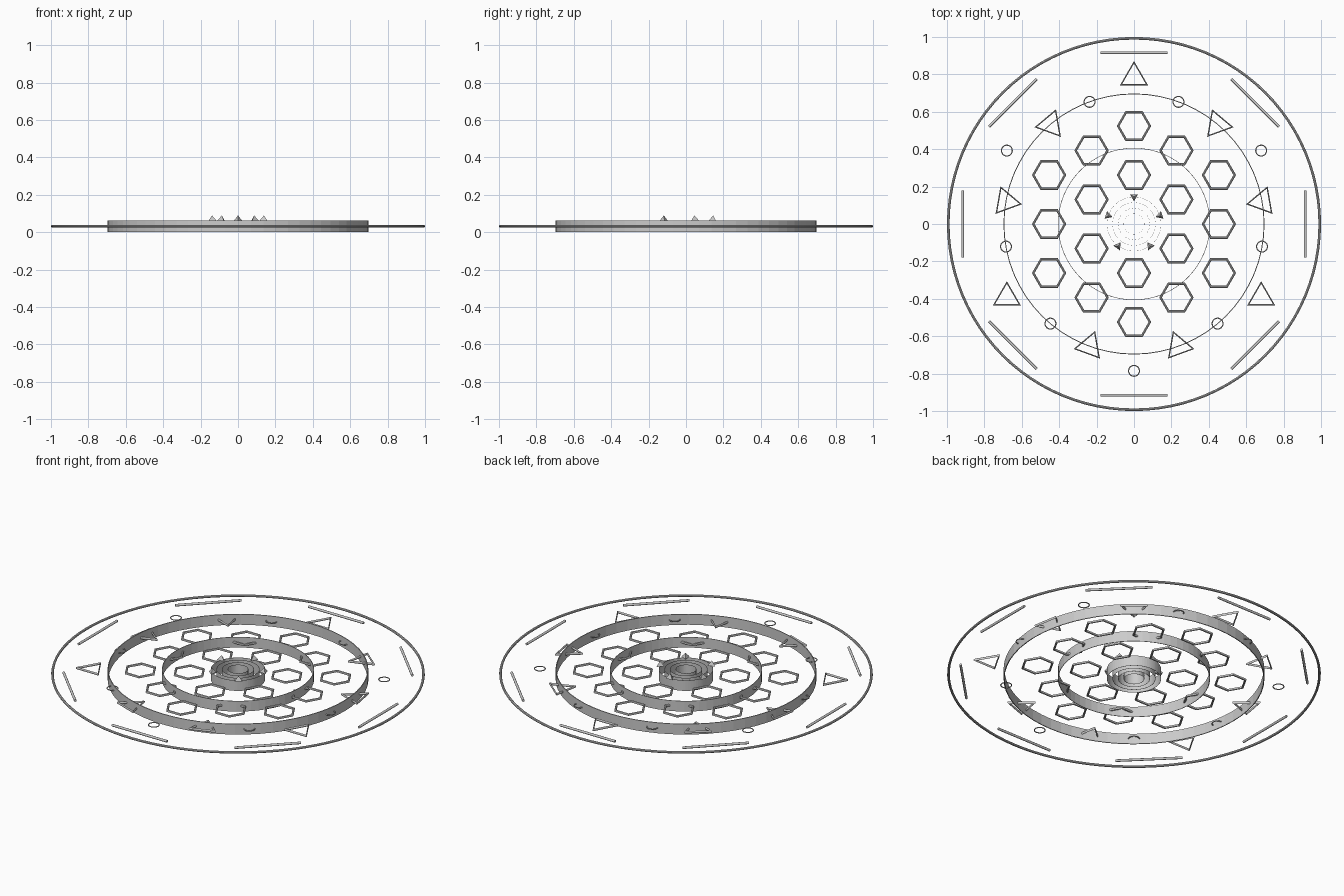
import bpy
import bmesh
from math import sin, cos, pi, radians, sqrt
from mathutils import Matrix

cube = bpy.data.objects.get("Cube")
if cube:
    bpy.data.objects.remove(cube, do_unlink=True)

# Single flat grey
grey = bpy.data.materials.new("plain_grey")
grey.use_nodes = True
grey.diffuse_color = (0.6, 0.6, 0.6, 1)
grey.node_tree.nodes["Principled BSDF"].inputs["Base Color"].default_value = (0.6, 0.6, 0.6, 1)

WALL = 0.062      # wall height
MID = 0.032       # height of the flat ornaments
TUBE = 0.007      # tube radius


def finish(name, bm, loc=(0, 0, 0), rot=0.0, smooth=True):
    bmesh.ops.recalc_face_normals(bm, faces=bm.faces)
    mesh = bpy.data.meshes.new(name)
    bm.to_mesh(mesh)
    bm.free()
    mesh.materials.append(grey)
    obj = bpy.data.objects.new(name, mesh)
    bpy.context.collection.objects.link(obj)
    obj.location = loc
    obj.rotation_euler.z = rot
    if smooth:
        bpy.ops.object.select_all(action='DESELECT')
        obj.select_set(True)
        bpy.context.view_layer.objects.active = obj
        bpy.ops.object.shade_smooth_by_angle(angle=radians(40))
    return obj


def swept_ring(name, section, sides, loc=(0, 0, 0), rot=0.0, smooth=True):
    """Sweep a closed (radius, z) section around z; first corner points to +x."""
    bm = bmesh.new()
    loops = [[bm.verts.new((r * cos(2 * pi * i / sides), r * sin(2 * pi * i / sides), z))
              for r, z in section] for i in range(sides)]
    n = len(section)
    for i in range(sides):
        a, b = loops[i], loops[(i + 1) % sides]
        for j in range(n):
            k = (j + 1) % n
            bm.faces.new((a[j], b[j], b[k], a[k]))
    return finish(name, bm, loc, rot, smooth)


def tube_ring(name, radius, tube, sides, loc=(0, 0, MID), rot=0.0, around=8):
    section = [(radius + tube * cos(2 * pi * j / around), tube * sin(2 * pi * j / around))
               for j in range(around)]
    return swept_ring(name, section, sides, loc, rot)


def wall_ring(name, radius):
    inner = radius * 0.993
    section = [(radius, 0), (radius, WALL), (inner, WALL), (inner, 0)]
    return swept_ring(name, section, 64, smooth=False)


def polar(radius, angle, z=MID):
    return (radius * cos(angle), radius * sin(angle), z)


# Outer rim and concentric walls
tube_ring("outer_rim", 0.993, TUBE, 96)
wall_ring("large_wall", 0.698)
wall_ring("middle_wall", 0.407)
for i, r in enumerate((0.145, 0.115, 0.085, 0.055)):
    wall_ring(f"hub_wall_{i + 1}", r)

# Hexagon lattice, two rows around an empty centre
step = 0.262
for q in range(-2, 3):
    for s in range(-2, 3):
        if abs(q + s) <= 2 and (q, s) != (0, 0):
            x = q * step * sqrt(3) / 2
            y = (s + q / 2) * step
            tube_ring("hexagon", 0.085, TUBE, 6, (x, y, MID))

# Triangles and small circles alternating along the large wall
for i in range(9):
    angle = radians(90 + 40 * i)
    outside = i % 3 == 0
    tube_ring("triangle", 0.08, TUBE, 3, polar(0.785 if outside else 0.695, angle),
              angle if outside else angle + pi)
    angle += radians(20)
    tube_ring("small_circle", 0.029, 0.003, 32,
              polar(0.785 if i % 3 == 1 else 0.695, angle), 0)

# Straight bars inside the rim
for i in range(8):
    angle = i * pi / 4
    bm = bmesh.new()
    bmesh.ops.create_cone(bm, cap_ends=True, segments=12, radius1=TUBE, radius2=TUBE,
                          depth=0.36, matrix=Matrix.Rotation(pi / 2, 4, 'X'))
    finish("bar", bm, polar(0.916, angle), angle)

# Five three-sided spikes on the hub wall, corners pointing inward
for i in range(5):
    angle = radians(90 + 72 * i)
    bm = bmesh.new()
    bmesh.ops.create_cone(bm, cap_ends=True, segments=3, radius1=0.025, radius2=0, depth=0.028)
    finish("hub_spike", bm, polar(0.146, angle, WALL + 0.014), angle + pi / 2, smooth=False)
